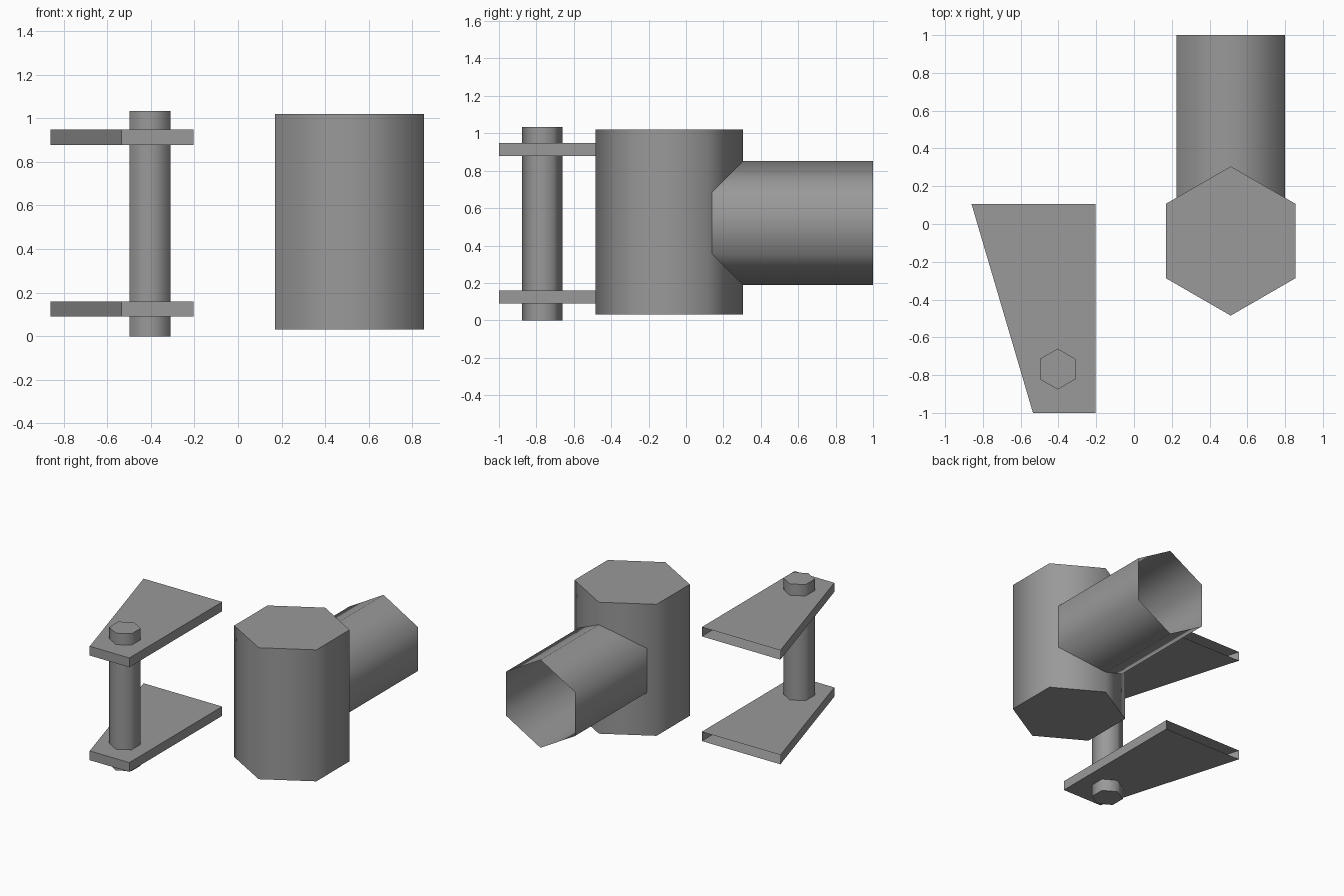
import bpy, bmesh, math
from mathutils import Matrix, Vector

if "Cube" in bpy.data.objects:
    bpy.data.objects.remove(bpy.data.objects["Cube"])

grey = bpy.data.materials.new("plain_grey")
grey.diffuse_color = (0.32, 0.32, 0.32, 1)
grey.use_nodes = True
grey.node_tree.nodes["Principled BSDF"].inputs["Base Color"].default_value = grey.diffuse_color


def finish(bm, name):
    me = bpy.data.meshes.new(name)
    bm.to_mesh(me)
    bm.free()
    me.materials.append(grey)
    obj = bpy.data.objects.new(name, me)
    bpy.context.collection.objects.link(obj)
    return obj


def hex_prism(name, start, end, radius, capped=True):
    """Smooth six-sided prism between two points, corners at +-y (or +-z when lying along y)."""
    start, end = Vector(start), Vector(end)
    length = (end - start).length
    bm = bmesh.new()
    bmesh.ops.create_cone(bm, cap_ends=capped, segments=6, radius1=radius,
                          radius2=radius, depth=length)
    # corners always sit on the local y axis
    if max(abs(v.co.y) for v in bm.verts) < radius * 0.95:
        bm.transform(Matrix.Rotation(math.radians(30), 4, 'Z'))
    if abs(end.y - start.y) > 0.001:
        bm.transform(Matrix.Rotation(math.radians(-90), 4, 'X'))
    bm.transform(Matrix.Translation((start + end) / 2))
    for f in bm.faces:
        f.smooth = len(f.verts) == 4
    obj = finish(bm, name)
    obj.data.set_sharp_from_angle(angle=math.radians(65))
    return obj


def plate(name, z, thick):
    """Tapered plate whose wide back end is left open."""
    outline = [(-0.86, 0.105), (-0.535, -1.0), (-0.205, -1.0), (-0.205, 0.105)]
    bm = bmesh.new()
    low = [bm.verts.new((x, y, z)) for x, y in outline]
    high = [bm.verts.new((x, y, z + thick)) for x, y in outline]
    bm.faces.new(low[::-1])
    bm.faces.new(high)
    for i in range(3):
        bm.faces.new((low[i], low[i + 1], high[i + 1], high[i]))
    return finish(bm, name)


# Main body and the open pipe leaving its back
hex_prism("main_drum", (0.512, -0.09, 0.03), (0.512, -0.09, 1.02), 0.395)
hex_prism("side_pipe", (0.512, -0.09, 0.52), (0.512, 1.0, 0.52), 0.331, capped=False)

# Hinge pin with its two plates
hex_prism("hinge_pin", (-0.404, -0.768, 0), (-0.404, -0.768, 1.034), 0.108)
plate("lower_plate", 0.09, 0.07)
plate("upper_plate", 0.878, 0.07)
